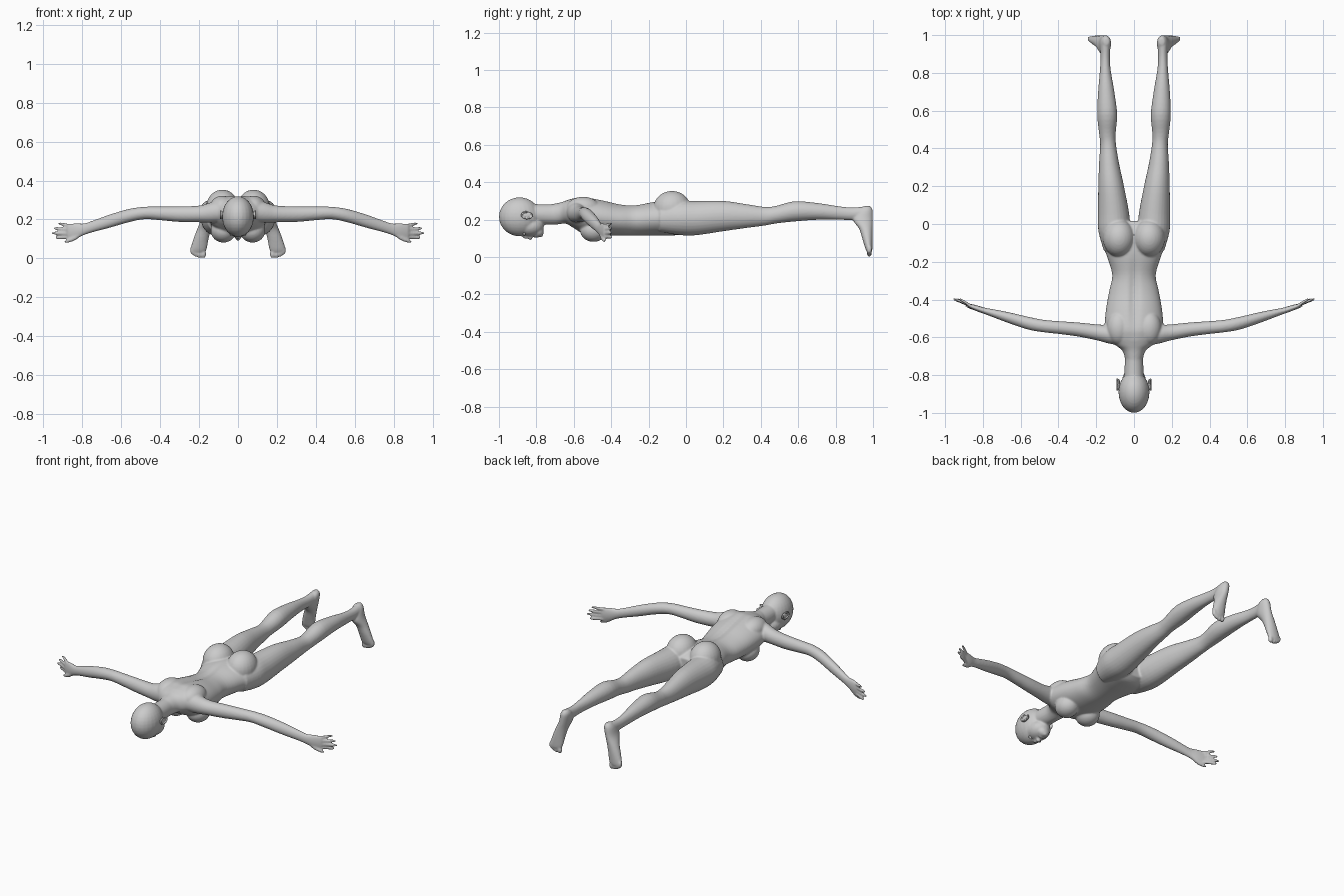
import bpy, bmesh, math
from mathutils import Matrix, Vector

AXES = {'x': (0, 1, 2), 'y': (1, 0, 2), 'z': (2, 0, 1)}


def catmull(a, b, c, d, t):
    return [0.5 * (2*q + (r-p)*t + (2*p-5*q+4*r-s)*t*t + (3*q-p-3*r+s)*t**3)
            for p, q, r, s in zip(a, b, c, d)]


def tube(bm, axis, rows, side=1, steps=4, n=28):
    """Smooth loft; each row = position along axis, two centre coords, two radii."""
    pts = []
    for i in range(len(rows) - 1):
        a, d = rows[max(i-1, 0)], rows[min(i+2, len(rows)-1)]
        pts += [catmull(a, rows[i], rows[i+1], d, k/steps) for k in range(steps)]
    pts.append(rows[-1])
    m, u, v = AXES[axis]
    rings = []
    for t, cu, cv, ru, rv in pts:
        ring = []
        for k in range(n):
            ang = 2 * math.pi * k / n
            co = [0, 0, 0]
            co[m], co[u], co[v] = t, cu + ru*math.cos(ang), cv + rv*math.sin(ang)
            co[0] *= side
            ring.append(bm.verts.new(co))
        rings.append(ring)
    for a, b in zip(rings, rings[1:]):
        for k in range(n):
            bm.faces.new((a[k], a[(k+1) % n], b[(k+1) % n], b[k]))
    bm.faces.new(rings[0])
    bm.faces.new(rings[-1])


def blob(bm, centre, radii, side=1, tilt=0):
    c = Vector((centre[0]*side, centre[1], centre[2]))
    mat = Matrix.Translation(c) @ Matrix.Rotation(tilt, 4, 'X') @ Matrix.Diagonal((*radii, 1))
    bmesh.ops.create_uvsphere(bm, u_segments=24, v_segments=16, radius=1, matrix=mat)


def finish(bm, name):
    bmesh.ops.recalc_face_normals(bm, faces=bm.faces)
    me = bpy.data.meshes.new(name)
    bm.to_mesh(me)
    bm.free()
    me.polygons.foreach_set("use_smooth", [True] * len(me.polygons))
    ob = bpy.data.objects.new(name, me)
    bpy.context.collection.objects.link(ob)
    return ob


bm = bmesh.new()

# torso with a spine groove
tube(bm, 'y', [(-.72, 0, .23, .045, .052), (-.67, 0, .235, .062, .057), (-.64, 0, .24, .10, .062),
               (-.60, 0, .235, .142, .08), (-.55, 0, .225, .155, .098), (-.45, 0, .212, .148, .095),
               (-.35, 0, .20, .13, .085), (-.27, 0, .198, .115, .083), (-.18, 0, .205, .14, .09),
               (-.10, 0, .207, .168, .092), (-.03, 0, .205, .165, .085), (.015, 0, .205, .10, .06)], n=64)
for v in bm.verts:
    if v.co.z > .22 and -.62 < v.co.y < -.15:
        v.co.z -= .014 * math.exp(-(v.co.x/.022)**2) * math.sin((v.co.y+.62)/.47*math.pi)

# neck, skull and face
tube(bm, 'y', [(-.86, 0, .235, .05, .05), (-.77, 0, .228, .05, .054), (-.70, 0, .228, .05, .055),
               (-.65, 0, .235, .07, .055)])
blob(bm, (0, -.89, .215), (.082, .11, .104))
blob(bm, (0, -.835, .165), (.064, .075, .055))
blob(bm, (0, -.79, .135), (.036, .03, .03))
blob(bm, (0, -.845, .112), (.013, .028, .014), tilt=.25)
blob(bm, (0, -.832, .103), (.015, .010, .013))
blob(bm, (0, -.803, .112), (.022, .011, .010))
blob(bm, (0, -.778, .118), (.018, .014, .013))

for s in (-1, 1):
    # chest, shoulder blades and buttocks
    blob(bm, (.075, -.495, .143), (.066, .072, .062), s)
    blob(bm, (.08, -.55, .26), (.065, .09, .062), s)
    blob(bm, (.08, -.075, .26), (.085, .10, .093), s)
    # leg
    tube(bm, 'y', [(-.14, .10, .205, .06, .07), (-.04, .105, .208, .083, .09), (.05, .108, .208, .083, .092),
                   (.2, .121, .219, .068, .081), (.32, .132, .219, .053, .064), (.42, .137, .218, .042, .05),
                   (.48, .141, .226, .044, .047), (.58, .142, .244, .053, .054), (.7, .147, .244, .043, .045),
                   (.82, .152, .235, .028, .036), (.89, .152, .231, .025, .034), (.95, .151, .235, .027, .035)], s)
    # foot and toes
    tube(bm, 'z', [(.272, .147, .968, .014, .018), (.25, .149, .958, .028, .04), (.2, .158, .946, .032, .053),
                   (.15, .175, .962, .035, .036), (.10, .19, .97, .039, .028), (.05, .202, .977, .042, .02),
                   (.032, .205, .98, .036, .015)], s)
    for x, z, r in ((.178, .022, .015), (.2, .022, .01), (.214, .027, .0095), (.226, .034, .009), (.237, .042, .009)):
        blob(bm, (x, .98, z), (r, .013, .022), s)
    # arm and palm
    tube(bm, 'x', [(.07, -.59, .245, .055, .06), (.14, -.583, .235, .048, .052), (.2, -.573, .228, .042, .043),
                   (.3, -.558, .227, .037, .04), (.4, -.548, .231, .034, .035), (.48, -.54, .233, .033, .032),
                   (.56, -.525, .22, .034, .034), (.66, -.497, .191, .029, .034), (.74, -.474, .166, .022, .03),
                   (.79, -.46, .15, .017, .03), (.83, -.447, .141, .016, .04), (.86, -.437, .137, .013, .042),
                   (.878, -.431, .136, .01, .038)], s)
    # fingers and thumb
    for z0, x1, z1 in ((.168, .925, .179), (.148, .947, .154), (.128, .957, .129), (.108, .94, .106)):
        ym, zm, xm = -.415, (z0+z1)/2, (.86+x1)/2
        tube(bm, 'x', [(.86, -.437, z0, .010, .010), (xm, ym, zm, .009, .009),
                       (x1-.008, -.401, z1, .0075, .0075), (x1, -.398, z1, .004, .004)], s, n=12)
    tube(bm, 'x', [(.80, -.455, .135, .013, .016), (.84, -.447, .106, .012, .015),
                   (.875, -.438, .09, .009, .01), (.893, -.433, .084, .004, .005)], s, n=12)

body = finish(bm, "body")
remesh = body.modifiers.new("fuse", 'REMESH')
remesh.mode = 'VOXEL'
remesh.voxel_size = .0055
remesh.use_smooth_shade = True
relax = body.modifiers.new("relax", 'SMOOTH')
relax.factor = .5
relax.iterations = 5

# ears: shell with a raised rim
for s, label in ((-1, "left"), (1, "right")):
    bm = bmesh.new()
    blob(bm, (.081, -.85, .222), (.008, .03, .019), s)
    rim = []
    for i in range(21):
        a = math.radians(-30 + 280 * i / 20)
        rim.append((.088*s, -.85 + .028*math.cos(a + 2.2), .224 + .018*math.sin(a + 2.2)))
    for p in rim:
        bmesh.ops.create_icosphere(bm, subdivisions=1, radius=.0055, matrix=Matrix.Translation(p))
    ear = finish(bm, label + "_ear")
    fuse = ear.modifiers.new("fuse", 'REMESH')
    fuse.mode = 'VOXEL'
    fuse.voxel_size = .002
    fuse.use_smooth_shade = True

    # eye
    bm = bmesh.new()
    blob(bm, (.03, -.865, .127), (.014, .009, .012), s)
    finish(bm, label + "_eye")
